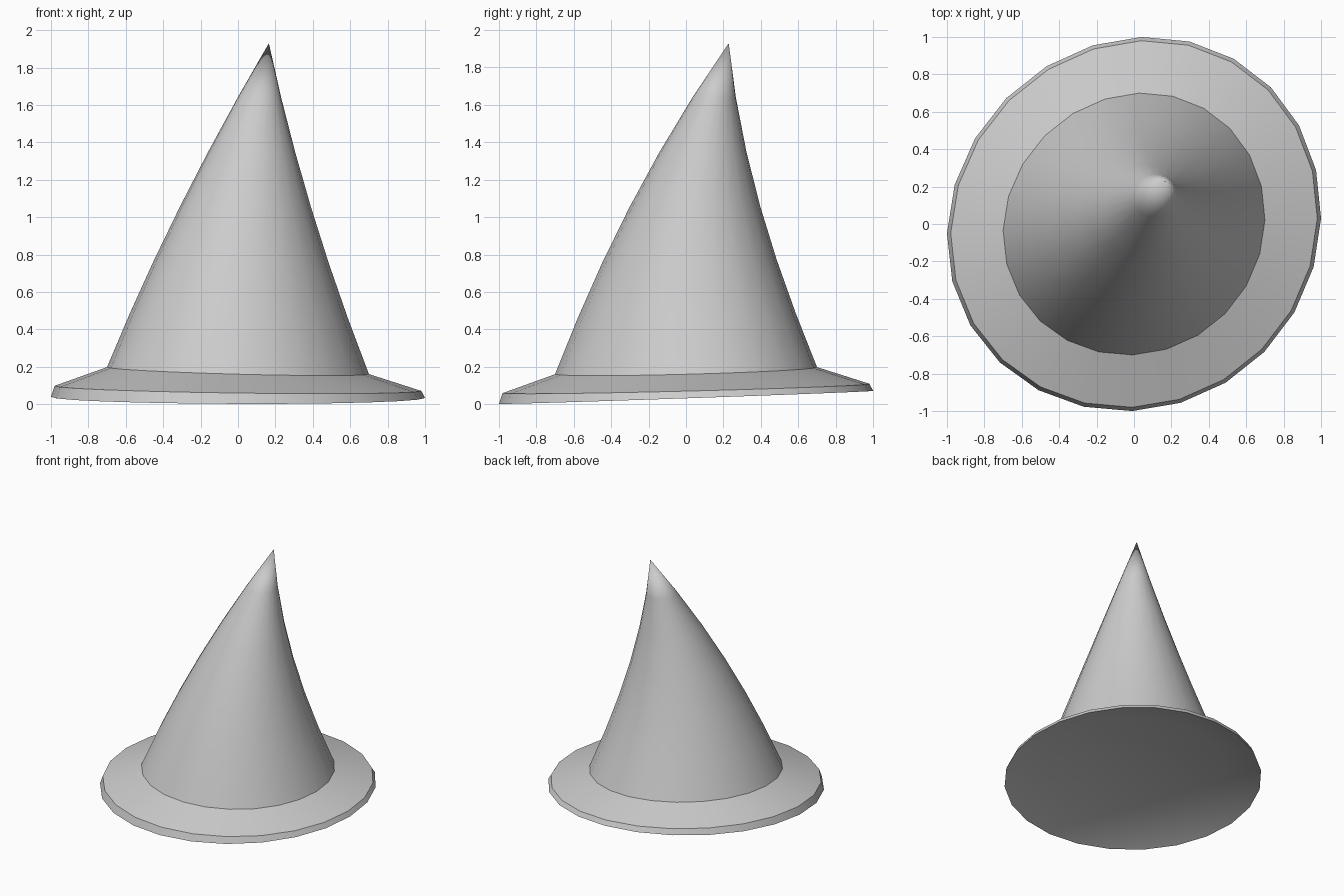
import bpy, bmesh
from math import cos, sin, tau

if "Cube" in bpy.data.objects:
    bpy.data.objects.remove(bpy.data.objects["Cube"])

SIDES = 24


def ring(bm, r, z, tilt=(0, 0), centre=(0, 0), shear=1.0):
    """Slightly skewed, tilted circle of vertices."""
    verts = []
    for i in range(SIDES):
        c, s = cos(tau * i / SIDES), sin(tau * i / SIDES)
        dx = shear * (0.025 * s + 0.015 * s * s)
        dy = shear * (0.04 * c - 0.01 * c * c)
        x, y = r * (c + dx), r * (s + dy)
        verts.append(bm.verts.new((x + centre[0], y + centre[1],
                                   z + tilt[0] * x + tilt[1] * y)))
    return verts


def bridge(bm, a, b):
    for i in range(SIDES):
        j = (i + 1) % SIDES
        bm.faces.new((a[i], a[j], b[j], b[i]))


def finish(bm, name):
    bmesh.ops.recalc_face_normals(bm, faces=bm.faces)
    mesh = bpy.data.meshes.new(name)
    bm.to_mesh(mesh)
    bm.free()
    obj = bpy.data.objects.new(name, mesh)
    bpy.context.collection.objects.link(obj)
    bpy.ops.object.select_all(action='DESELECT')
    obj.select_set(True)
    bpy.context.view_layer.objects.active = obj
    bpy.ops.object.shade_smooth_by_angle(angle=0.5)


# Brim: sloping collar with a thin rim and a raised flat underside
bm = bmesh.new()
profile = [
    (0.70, 0.180, (-0.028, 0.028)),
    (0.98, 0.085, (-0.015, 0.026)),
    (1.00, 0.037, (-0.005, 0.035)),
    (0.71, 0.137, (-0.020, 0.030)),
]
rings = [ring(bm, *p) for p in profile]
for a, b in zip(rings, rings[1:]):
    bridge(bm, a, b)
bm.faces.new(rings[-1])
finish(bm, "brim")

# Crown: cone leaning progressively to the back right
bm = bmesh.new()
STEPS = 6
rings = []
for k in range(STEPS):
    t = k / STEPS
    rings.append(ring(bm, 0.70 * (1 - t), 0.18 + 1.75 * t,
                      (-0.028 * (1 - t), 0.028 * (1 - t)),
                      (0.165 * t ** 2, 0.228 * t ** 2.3), 1 - t))
for a, b in zip(rings, rings[1:]):
    bridge(bm, a, b)
tip = bm.verts.new((0.165, 0.228, 1.93))
for i in range(SIDES):
    bm.faces.new((rings[-1][i], rings[-1][(i + 1) % SIDES], tip))
finish(bm, "crown")
